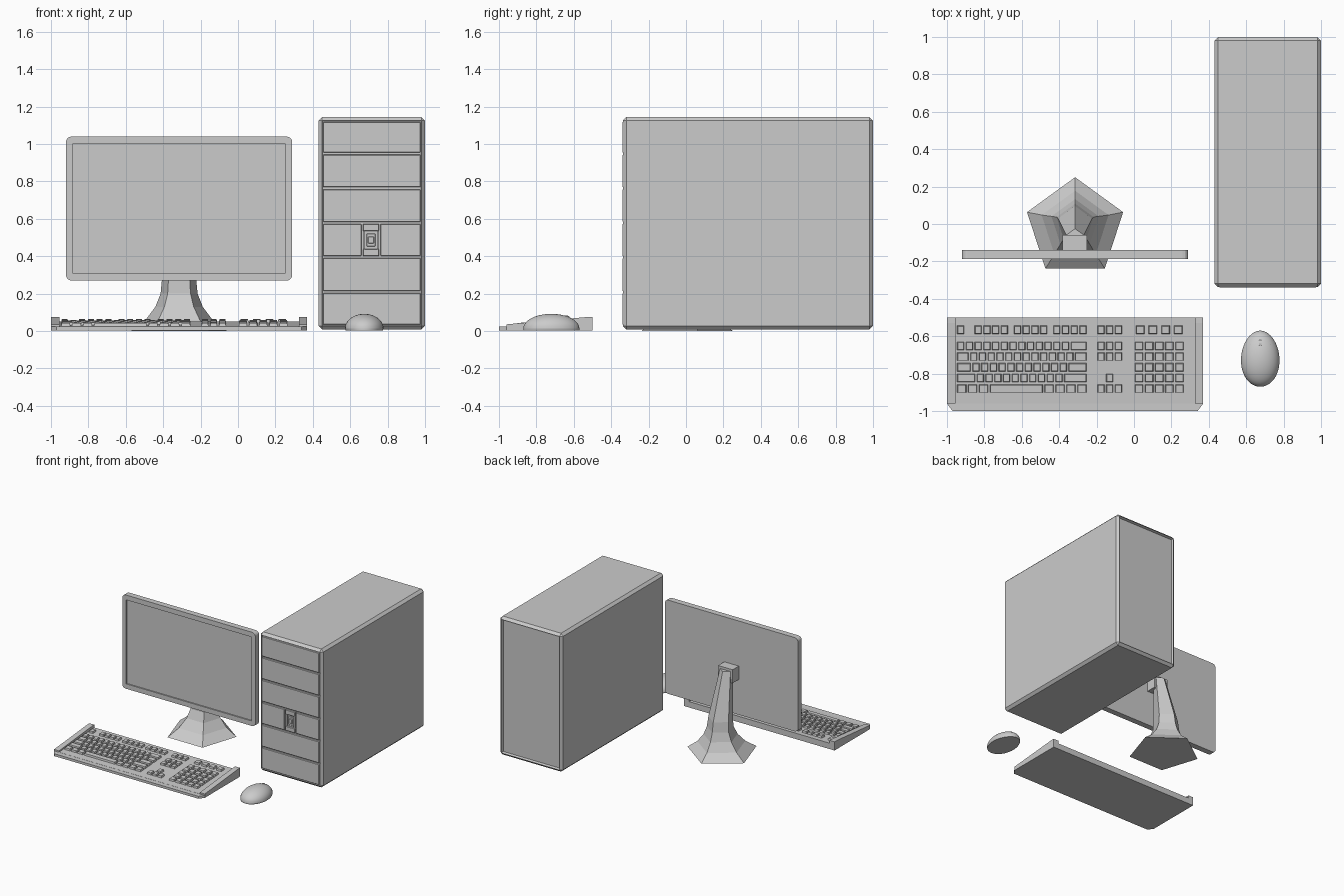
import bpy, bmesh, math
from mathutils import Matrix, Vector

if "Cube" in bpy.data.objects:
    bpy.data.objects.remove(bpy.data.objects["Cube"])


def finish(bm, name):
    bmesh.ops.recalc_face_normals(bm, faces=bm.faces)
    me = bpy.data.meshes.new(name)
    bm.to_mesh(me)
    bm.free()
    ob = bpy.data.objects.new(name, me)
    bpy.context.collection.objects.link(ob)
    return ob


def cuboid(bm, lo, hi):
    lo, hi = Vector(lo), Vector(hi)
    m = Matrix.Translation((lo + hi) / 2) @ Matrix.Diagonal((*(hi - lo), 1))
    return bmesh.ops.create_cube(bm, size=1, matrix=m)["verts"]


def box(name, lo, hi, chamfer=0):
    bm = bmesh.new()
    cuboid(bm, lo, hi)
    if chamfer:
        bmesh.ops.bevel(bm, geom=bm.edges[:], offset=chamfer, segments=1, affect='EDGES')
    return finish(bm, name)


def loft(bm, rings):
    rings = [[bm.verts.new(p) for p in r] for r in rings]
    n = len(rings[0])
    for a, b in zip(rings, rings[1:]):
        for i in range(n):
            bm.faces.new((a[i], a[(i + 1) % n], b[(i + 1) % n], b[i]))
    bm.faces.new(rings[0])
    bm.faces.new(rings[-1])


def prism(name, pts, axis, a, b):
    put = {'x': lambda u, v, w: (w, u, v), 'y': lambda u, v, w: (u, w, v),
           'z': lambda u, v, w: (u, v, w)}[axis]
    bm = bmesh.new()
    loft(bm, [[put(u, v, w) for u, v in pts] for w in (a, b)])
    return finish(bm, name)


# Tower case: chamfered box with recessed front and back
bm = bmesh.new()
cuboid(bm, (.43, -.338, .008), (1, 1, 1.145))
bmesh.ops.bevel(bm, geom=bm.edges[:], offset=.02, segments=1, affect='EDGES')
bm.normal_update()
for sign, rim, depth in ((1, .008, .02), (-1, .003, .014)):
    f = max(bm.faces, key=lambda f: sign * f.calc_center_median().y)
    bmesh.ops.inset_region(bm, faces=[f], thickness=rim)
    bmesh.ops.translate(bm, verts=f.verts[:], vec=(0, -sign * depth, 0))
finish(bm, "tower_case")

# Front drive bay covers, the fourth split around the power button
levels = [.03, .21, .397, .58, .765, .95, 1.125]
for i, (z0, z1) in enumerate(zip(levels, levels[1:])):
    spans = [(.455, .66), (.762, .975)] if i == 2 else [(.455, .975)]
    for j, (x0, x1) in enumerate(spans):
        box(f"bay_cover_{i}_{j}", (x0, -.34, z0 + .004), (x1, -.315, z1 - .007), .003)
box("button_trim_lower", (.668, -.34, .401), (.754, -.315, .438), .003)
box("button_trim_upper", (.668, -.34, .535), (.754, -.315, .573), .003)
for x in (.668, .742):
    box("button_trim_side", (x, -.336, .438), (x + .012, -.315, .535))
box("power_button_surround", (.687, -.332, .452), (.735, -.315, .522), .003)
box("power_button", (.695, -.338, .468), (.727, -.315, .505), .003)

# Monitor panel: rounded slab with a recessed screen
pts = []
for cx, cz, a0 in ((.26, 1.01, 0), (-.89, 1.01, 90), (-.89, .3, 180), (.26, .3, 270)):
    for k in range(5):
        a = math.radians(a0 + k * 22.5)
        pts.append((cx + .03 * math.cos(a), cz + .03 * math.sin(a)))
panel = prism("monitor_panel", pts, 'y', -.188, -.14)
cutter = box("screen_cutter", (-.885, -.25, .31), (.255, -.178, 1.0))
cutter.hide_render = True
mod = panel.modifiers.new("screen_recess", 'BOOLEAN')
mod.object = cutter
mod.solver = 'EXACT'
bpy.context.view_layer.objects.active = panel
bpy.ops.object.modifier_apply(modifier=mod.name)
bpy.data.objects.remove(cutter)

# Monitor stand: five-sided flared foot rising into a leaning neck
rings = []
for z, r, cy in ((0, .27, -.02), (.06, .188, -.01), (.13, .133, 0), (.2, .104, .005),
                 (.28, .096, .0), (.65, .05, -.075)):
    rings.append([(-.315 + r * math.cos(math.radians(90 + 72 * k)),
                   cy + r * math.sin(math.radians(90 + 72 * k)), z) for k in range(5)])
bm = bmesh.new()
loft(bm, rings)
finish(bm, "monitor_stand")
box("monitor_mount", (-.382, -.142, .56), (-.25, -.06, .67))

# Keyboard body, front lip and raised end rails
prism("keyboard_body", [(-.96, .004), (-.5, .004), (-.5, .052), (-.96, .025)], 'x', -.955, .325)
prism("keyboard_lip", [(-1, -.96), (-.97, -1), (.34, -1), (.37, -.96)], 'z', .004, .024)
for x in (-1, .325):
    prism("keyboard_rail", [(-.96, .004), (-.5, .004), (-.5, .075), (-.53, .075), (-.96, .036)],
          'x', x, x + .045)

# Keys: tapered caps tilted with the keyboard slope
P, DY = .0467, .057
slope = math.atan2(.027, .46)
bm = bmesh.new()


def key(x0, width, y, depth=.046):
    vs = cuboid(bm, (-width / 2 + .004, -depth / 2, -.004), (width / 2 - .004, depth / 2, .015))
    for v in vs:
        if v.co.z > 0:
            v.co.x -= math.copysign(.004, v.co.x)
            v.co.y -= math.copysign(.004, v.co.y)
    z = .025 + (y + .96) * math.tan(slope)
    m = Matrix.Translation((x0 + width / 2, y, z)) @ Matrix.Rotation(slope, 4, 'X')
    bmesh.ops.transform(bm, matrix=m, verts=vs)


rows = [[1] * 13 + [2], [1.5] + [1] * 12 + [1.5], [1.75] + [1] * 11 + [2.25],
        [2.25] + [1] * 10 + [2.75], [1.25] * 3 + [6.25] + [1.25] * 4]
for r, widths in enumerate(rows):
    y = -.652 - r * DY
    x = -.95
    for w in widths:
        key(x, w * P, y)
        x += w * P
    for c in range(3):
        if r < 2 or r == 4 or (r == 3 and c == 1):
            key(-.2 + c * P, P, y)
    for c in range(5):
        key(c * .054, .054, y)
for u in (0, 2, 3, 4, 5, 6.5, 7.5, 8.5, 9.5, 11, 12, 13, 14):
    key(-.95 + u * P, P, -.565)
for c in range(3):
    key(-.2 + c * P, P, -.565)
for c in range(4):
    key(c * .0675 + .006, .055, -.565)
finish(bm, "keyboard_keys")

# Mouse: egg-shaped dome with a flat underside
MX, MY = .675, -.72


def mouse_z(x, y):
    return .002 + .09 * math.sqrt(max(0, 1 - (x / .103) ** 2 - (y / .15) ** 2))


bm = bmesh.new()
bmesh.ops.create_uvsphere(bm, u_segments=40, v_segments=20, radius=1)
cut = bmesh.ops.bisect_plane(bm, geom=bm.verts[:] + bm.edges[:] + bm.faces[:],
                             plane_co=(0, 0, 0), plane_no=(0, 0, 1), clear_inner=True)
rim = [e for e in bm.edges if e.is_boundary]
base = bmesh.ops.extrude_edge_only(bm, edges=rim)["geom"]
low = [v for v in base if isinstance(v, bmesh.types.BMVert)]
for v in bm.verts:
    x, y, z = v.co
    v.co = (MX + .103 * x * (1 - .06 * y), MY + .15 * y, .014 + .078 * z)
for v in low:
    v.co.z = .004
    v.co.x = MX + (v.co.x - MX) * .97
bmesh.ops.contextual_create(bm, geom=low)
mouse = finish(bm, "mouse_body")
bpy.ops.object.select_all(action='DESELECT')
mouse.select_set(True)
bpy.context.view_layer.objects.active = mouse
bpy.ops.object.shade_smooth_by_angle(angle=math.radians(35))

# Mouse wheel and curved button seam
bm = bmesh.new()
bmesh.ops.create_cone(bm, cap_ends=True, segments=20, radius1=.022, radius2=.022, depth=.014,
                      matrix=Matrix.Translation((MX, -.64, .062)) @ Matrix.Rotation(math.pi / 2, 4, 'Y'))
finish(bm, "mouse_wheel")
cu = bpy.data.curves.new("mouse_button_seam", 'CURVE')
cu.dimensions = '3D'
cu.bevel_depth = .0025
cu.bevel_resolution = 1
sp = cu.splines.new('POLY')
sp.points.add(12)
for k, p in enumerate(sp.points):
    a = math.pi * k / 12
    x, y = .052 * math.cos(a), .075 + .04 * math.sin(a)
    p.co = (MX + x, MY + y, mouse_z(x, y), 1)
bpy.context.collection.objects.link(bpy.data.objects.new("mouse_button_seam", cu))
